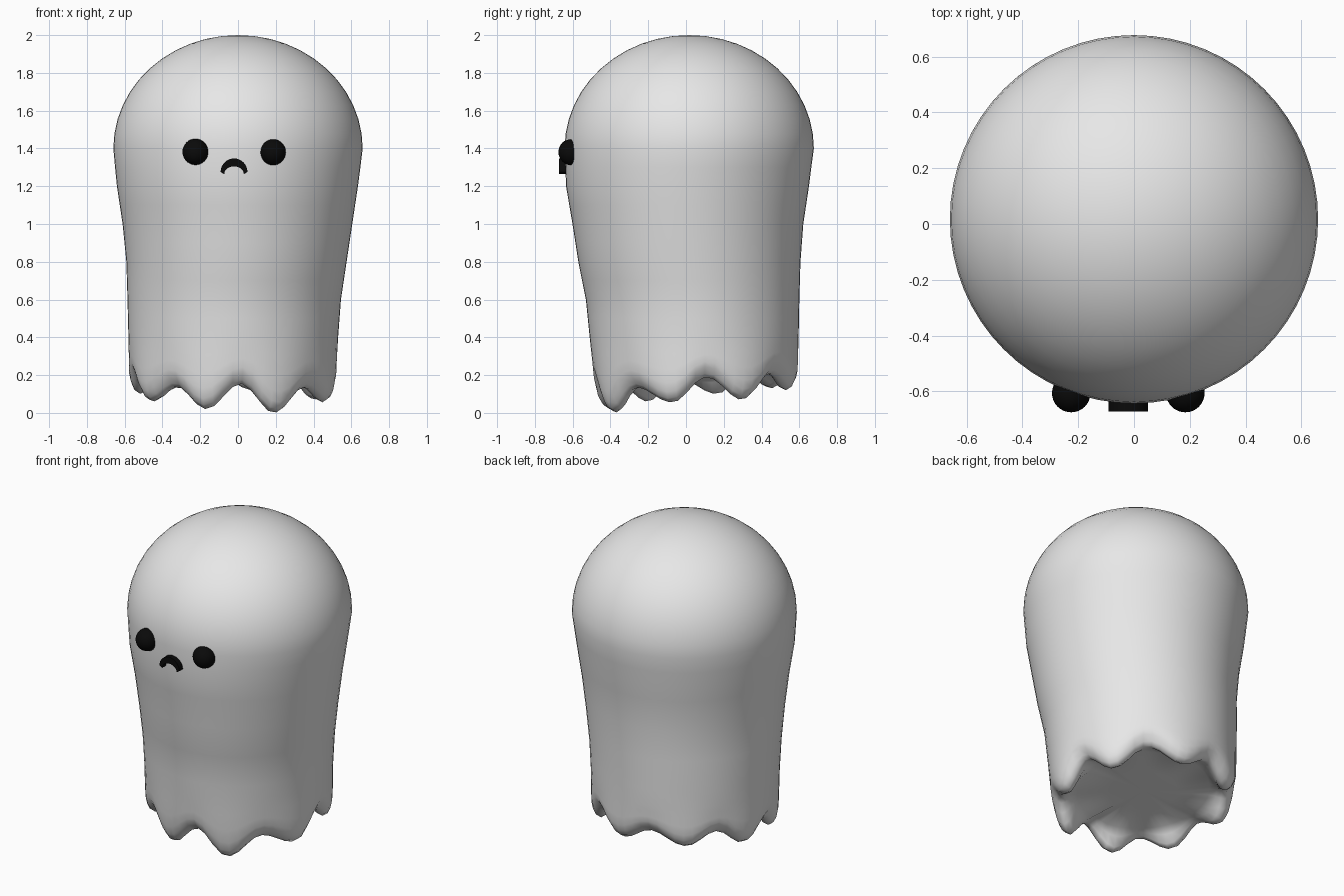
import bpy, bmesh, math

if "Cube" in bpy.data.objects:
    bpy.data.objects.remove(bpy.data.objects["Cube"])

N = 64  # segments around the body


def material(name, value):
    m = bpy.data.materials.new(name)
    m.diffuse_color = (value, value, value, 1)
    m.use_nodes = True
    m.node_tree.nodes["Principled BSDF"].inputs["Base Color"].default_value = m.diffuse_color
    return m


white = material("pale_sheet", 0.8)
black = material("black", 0.003)


def finish(name, bm, mat):
    bmesh.ops.recalc_face_normals(bm, faces=bm.faces)
    me = bpy.data.meshes.new(name)
    bm.to_mesh(me)
    bm.free()
    ob = bpy.data.objects.new(name, me)
    bpy.context.collection.objects.link(ob)
    me.materials.append(mat)
    bpy.context.view_layer.objects.active = ob
    bpy.ops.object.select_all(action='DESELECT')
    ob.select_set(True)
    return ob


# body sections: z, centre x, centre y, radius x, radius y
SECTIONS = [(1.40, 0, .017, .661, .659), (1.2, -.003, .008, .638, .643),
            (1.0, -.003, .010, .608, .611), (.8, -.008, .018, .583, .588),
            (.6, -.020, .035, .565, .565), (.4, -.025, .043, .555, .553),
            (.2, -.028, .050, .553, .545), (0, -.030, .052, .545, .525)]

# hem height by angle in degrees: valleys and lobe tips alternate
HEM = [(7, .19), (30, .07), (54, .21), (78, .12), (101, .21), (125, .13),
       (146, .21), (167, .10), (190, .18), (212, .06), (233, .14), (254, .02),
       (275, .155), (296, 0), (320, .135), (345, .055), (367, .19)]


def section(z):
    for a, b in zip(SECTIONS, SECTIONS[1:]):
        if z >= b[0]:
            break
    t = min(1, max(0, (a[0] - z) / (a[0] - b[0])))
    return [p + (q - p) * t for p, q in zip(a[1:], b[1:])]


def hem(deg):
    """Hem height and how far the angle lies into a valley (0 to 1)."""
    d = (deg - 7) % 360 + 7
    for i, (a, b) in enumerate(zip(HEM, HEM[1:])):
        if d <= b[0]:
            break
    t = (1 - math.cos(math.pi * (d - a[0]) / (b[0] - a[0]))) / 2
    return a[1] + (b[1] - a[1]) * t, (1 - t if i % 2 == 0 else t)


def column(k):
    """Points of one vertical line of the body, dome to underside."""
    deg = 360 * k / N
    c, s = math.cos(math.radians(deg)), math.sin(math.radians(deg))
    pts = []
    for i in range(1, 13):
        f = math.radians(90 - 7.5 * i)
        r = .66 * math.cos(f)
        pts.append((r * c, .017 + r * s, 1.4 + .6 * math.sin(f)))

    def add(z, inset=0):
        cx, cy, rx, ry = section(z)
        pts.append((cx + (rx - inset) * c, cy + (ry - inset) * s, z))

    for z in (1.3, 1.2, 1.1, 1, .9, .8, .7, .6, .5, .4):
        add(z)
    zr, v = hem(deg)
    for t in (.3, .6, .85):
        add(.4 + (zr + .06 - .4) * t, .008 * v * t)
    cap = max(.185 + .08 * s * .55, zr + .012)
    add(zr + .055, .006 + .012 * v)
    add(zr + .02, .02 + .02 * v)
    add(zr, .05 + .01 * v)
    add(zr + (cap - zr) * .15, .085)
    add(zr + (cap - zr) * .65, .115)
    add(cap, .16)
    cx, cy = -.03, .05
    pts.append((cx + .2 * c, cy + .2 * s, .185 + .03 * s * .55))
    return pts


# body: dome, draped wall, lobed hem and recessed underside
bm = bmesh.new()
cols = [[bm.verts.new(p) for p in column(k)] for k in range(N)]
top = bm.verts.new((0, .017, 2.0))
bottom = bm.verts.new((-.03, .05, .185))
for k in range(N):
    a, b = cols[k], cols[(k + 1) % N]
    bm.faces.new((top, a[0], b[0]))
    bm.faces.new((bottom, b[-1], a[-1]))
    for i in range(len(a) - 1):
        bm.faces.new((a[i], a[i + 1], b[i + 1], b[i]))
finish("ghost_body", bm, white)
bpy.ops.object.shade_smooth()

# eyes: round beads half sunk into the sheet
for name, x, z in (("left_eye", -.225, 1.382), ("right_eye", .184, 1.380)):
    bm = bmesh.new()
    bmesh.ops.create_uvsphere(bm, u_segments=32, v_segments=16, radius=.069)
    bmesh.ops.translate(bm, verts=bm.verts, vec=(x, -.606, z))
    finish(name, bm, black)
    bpy.ops.object.shade_smooth()

# mouth: extruded downturned crescent
bm = bmesh.new()
M = 16
rows = []
for i in range(M + 1):
    a = math.pi * i / M
    c, s = math.cos(a), math.sin(a)
    outer = (-.021 + .071 * c, 1.275 + .072 * s)
    inner = (-.021 + .052 * c, 1.264 + .041 * s)
    rows.append([bm.verts.new((x, y, z)) for x, z in (outer, inner)
                 for y in (-.672, -.60)])
for p, q in zip(rows, rows[1:]):
    for i, j in ((0, 1), (1, 3), (3, 2), (2, 0)):
        bm.faces.new((p[i], p[j], q[j], q[i]))
for r in (rows[0], rows[-1]):
    bm.faces.new((r[0], r[1], r[3], r[2]))
finish("mouth", bm, black)
bpy.ops.object.shade_smooth_by_angle(angle=math.radians(40))
